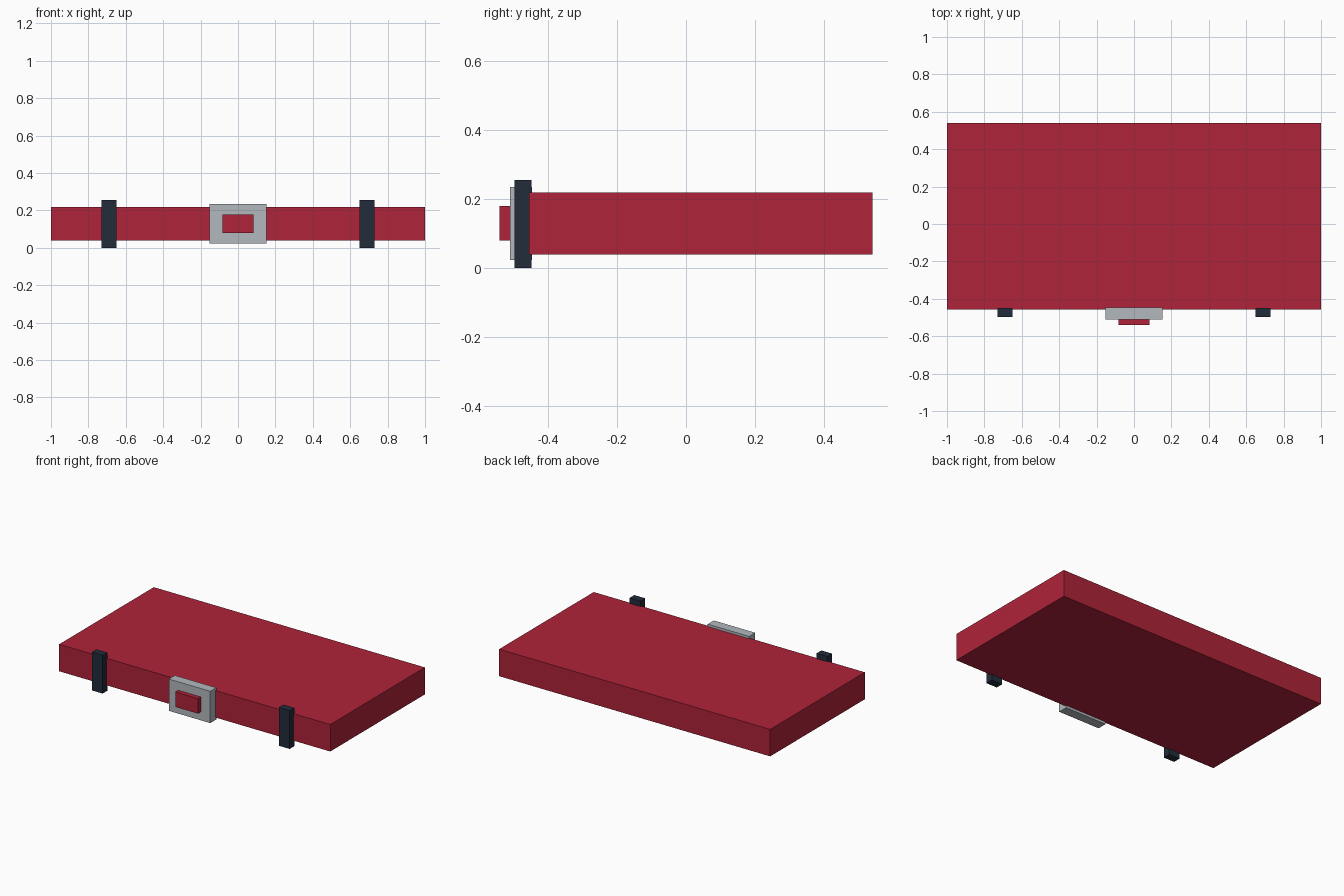
import bpy

if "Cube" in bpy.data.objects:
    bpy.data.objects.remove(bpy.data.objects["Cube"])


def material(name, color):
    mat = bpy.data.materials.new(name)
    mat.diffuse_color = (*color, 1.0)
    mat.use_nodes = True
    mat.node_tree.nodes["Principled BSDF"].inputs["Base Color"].default_value = mat.diffuse_color
    return mat


def box(name, x, y, z, mat):
    """Box spanning the given (min, max) ranges."""
    spans = (x, y, z)
    bpy.ops.mesh.primitive_cube_add(size=1, location=[(a + b) / 2 for a, b in spans])
    obj = bpy.context.object
    obj.name = name
    obj.scale = [b - a for a, b in spans]
    bpy.ops.object.transform_apply(location=False, rotation=False, scale=True)
    obj.data.materials.append(mat)
    return obj


red = material("red", (0.429, 0.0168, 0.042))
silver = material("silver", (0.445, 0.479, 0.508))
navy = material("dark navy", (0.0152, 0.0252, 0.042))

# Main flat slab
box("slab", (-1.0, 1.0), (-0.456, 0.541), (0.039, 0.219), red)

# Clasp plate with its raised button on the front edge
box("clasp_plate", (-0.153, 0.153), (-0.511, -0.447), (0.023, 0.235), silver)
box("clasp_button", (-0.083, 0.083), (-0.541, -0.505), (0.079, 0.179), red)

# Upright straps either side of the clasp
for side, label in ((-1, "left"), (1, "right")):
    cx = side * 0.69
    box(f"strap_{label}", (cx - 0.04, cx + 0.04), (-0.498, -0.448), (0.0, 0.255), navy)
